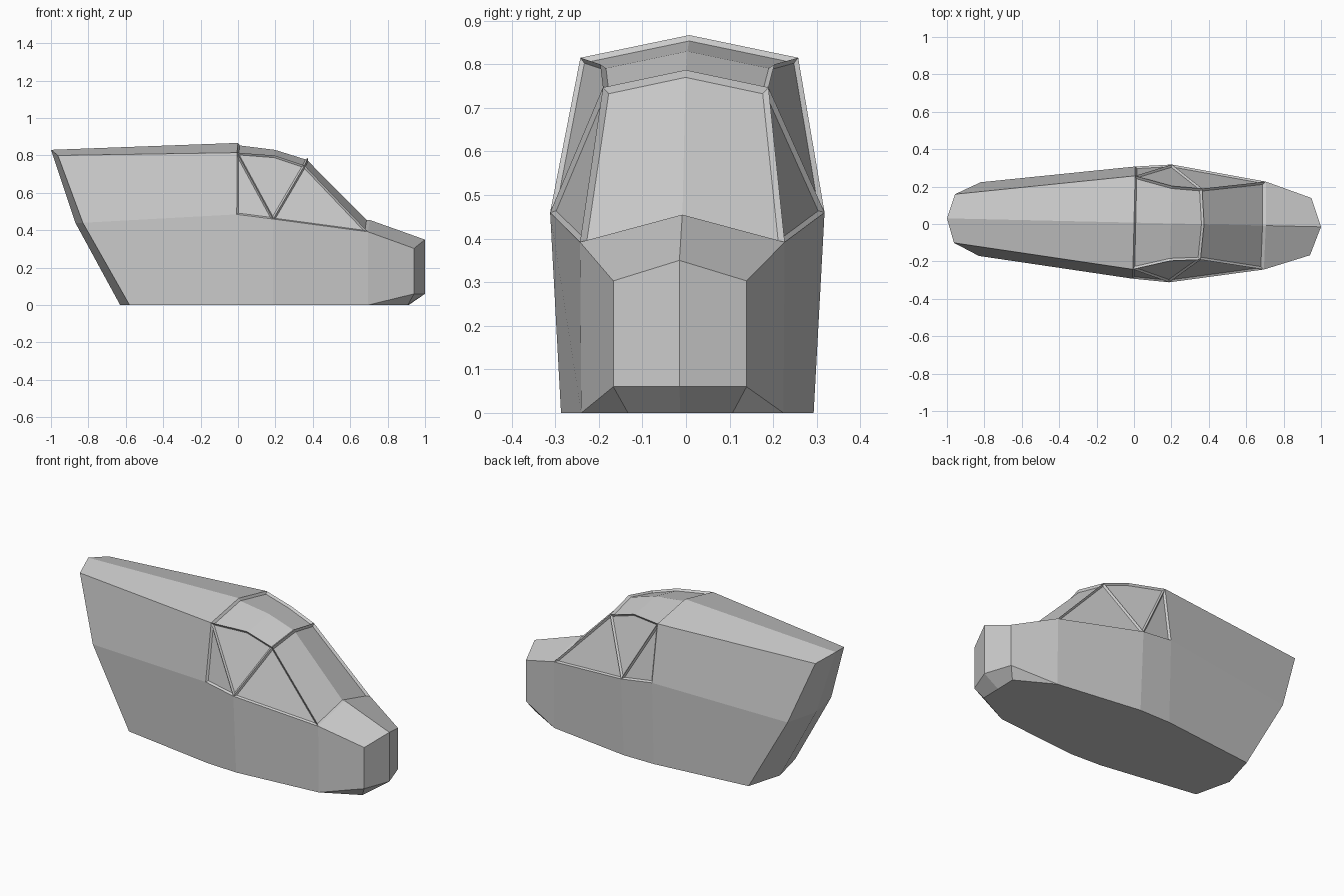
import bpy, bmesh
from math import radians
from mathutils import Matrix, Vector

if "Cube" in bpy.data.objects:
    bpy.data.objects.remove(bpy.data.objects["Cube"])

# One grey paint for the whole craft
paint = bpy.data.materials.new("plain grey")
paint.use_nodes = True
grey = (0.6, 0.6, 0.6, 1)
paint.diffuse_color = grey
paint.node_tree.nodes["Principled BSDF"].inputs["Base Color"].default_value = grey

# Key points of the left half; points with y = 0 lie on the centre line
P = dict(
    tail_ridge=(-1, 0, .83), tail_edge=(-.96, .13, .80),
    tail_mid=(-.87, 0, .44), tail_belt=(-.825, .197, .44),
    tail_keel=(-.63, 0, 0), tail_foot=(-.575, .21, 0),
    main_ridge=(0, 0, .867), main_edge=(0, .25, .815),
    main_belt=(0, .30, .485), main_foot=(0, .285, 0),
    cab_ridge=(.2, 0, .842), cab_edge=(.2, .2, .80),
    cab_belt=(.195, .315, .46), cab_foot=(.195, .29, 0),
    arch_ridge=(.375, 0, .787), arch_edge=(.36, .19, .747),
    cowl_ridge=(.705, 0, .455), cowl_belt=(.70, .235, .392),
    cowl_foot=(.70, .232, 0),
    nose_ridge=(1, 0, .35), nose_edge=(.945, .153, .303),
    nose_lip=(1, 0, .06), nose_low=(.945, .153, .06),
    nose_keel=(.91, 0, 0), nose_foot=(.91, .12, 0),
)
CORE = Vector((.1, 0, .35))
SKEW = Matrix.Translation((0, .0075, 0)) @ Matrix.Rotation(radians(-1.3), 4, "Z")


def build(name, panels, insets=()):
    """Mirror the named panels across the centre line, then recess some."""
    bm = bmesh.new()
    verts, made = {}, {}

    def vert(key, side):
        x, y, z = P[key]
        tag = (key, side if y else 0)
        if tag not in verts:
            verts[tag] = bm.verts.new((x, y * side, z))
        return verts[tag]

    for label, corners in panels.items():
        for side in (1, -1):
            f = bm.faces.new([vert(k, side) for k in corners.split()])
            f.normal_update()
            if f.normal.dot(f.calc_center_median() - CORE) < 0:
                f.normal_flip()
            made.setdefault(label, []).append(f)
    for labels, thickness, depth in insets:
        faces = [f for label in labels for f in made[label]]
        bm.normal_update()
        bmesh.ops.inset_region(bm, faces=faces, thickness=thickness,
                               depth=depth, use_even_offset=True,
                               use_boundary=True)
    bm.transform(SKEW)
    mesh = bpy.data.meshes.new(name)
    bm.to_mesh(mesh)
    bm.free()
    mesh.materials.append(paint)
    obj = bpy.data.objects.new(name, mesh)
    bpy.context.collection.objects.link(obj)
    return obj


# Hull: tail, flanks, nose and flat underside
build("hull", dict(
    tail_upper="tail_ridge tail_edge tail_belt tail_mid",
    tail_lower="tail_mid tail_belt tail_foot tail_keel",
    aft_roof="tail_ridge main_ridge main_edge tail_edge",
    aft_upper="tail_edge main_edge main_belt tail_belt",
    aft_lower="tail_belt main_belt main_foot tail_foot",
    mid_lower="main_belt cab_belt cab_foot main_foot",
    fore_lower="cab_belt cowl_belt cowl_foot cab_foot",
    nose_side="cowl_belt nose_edge nose_low cowl_foot",
    nose_corner="cowl_foot nose_low nose_foot",
    nose_top="cowl_ridge nose_ridge nose_edge cowl_belt",
    nose_front="nose_ridge nose_lip nose_low nose_edge",
    nose_chamfer="nose_lip nose_keel nose_foot nose_low",
    underside="tail_keel tail_foot main_foot cab_foot cowl_foot nose_foot nose_keel",
))

# Canopy: roof, windscreen and side panes recessed inside thin frames
build("canopy", dict(
    rear_pane="main_edge main_belt cab_belt",
    top_pane="main_edge cab_belt arch_edge cab_edge",
    front_pane="arch_edge cab_belt cowl_belt",
    roof_aft="main_ridge cab_ridge cab_edge main_edge",
    roof_fore="cab_ridge arch_ridge arch_edge cab_edge",
    windscreen="arch_ridge cowl_ridge cowl_belt arch_edge",
), insets=[
    (["rear_pane"], .009, -.01),
    (["top_pane"], .009, -.01),
    (["front_pane"], .009, -.01),
    (["roof_aft", "roof_fore"], .011, -.012),
    (["windscreen"], .012, -.012),
])
